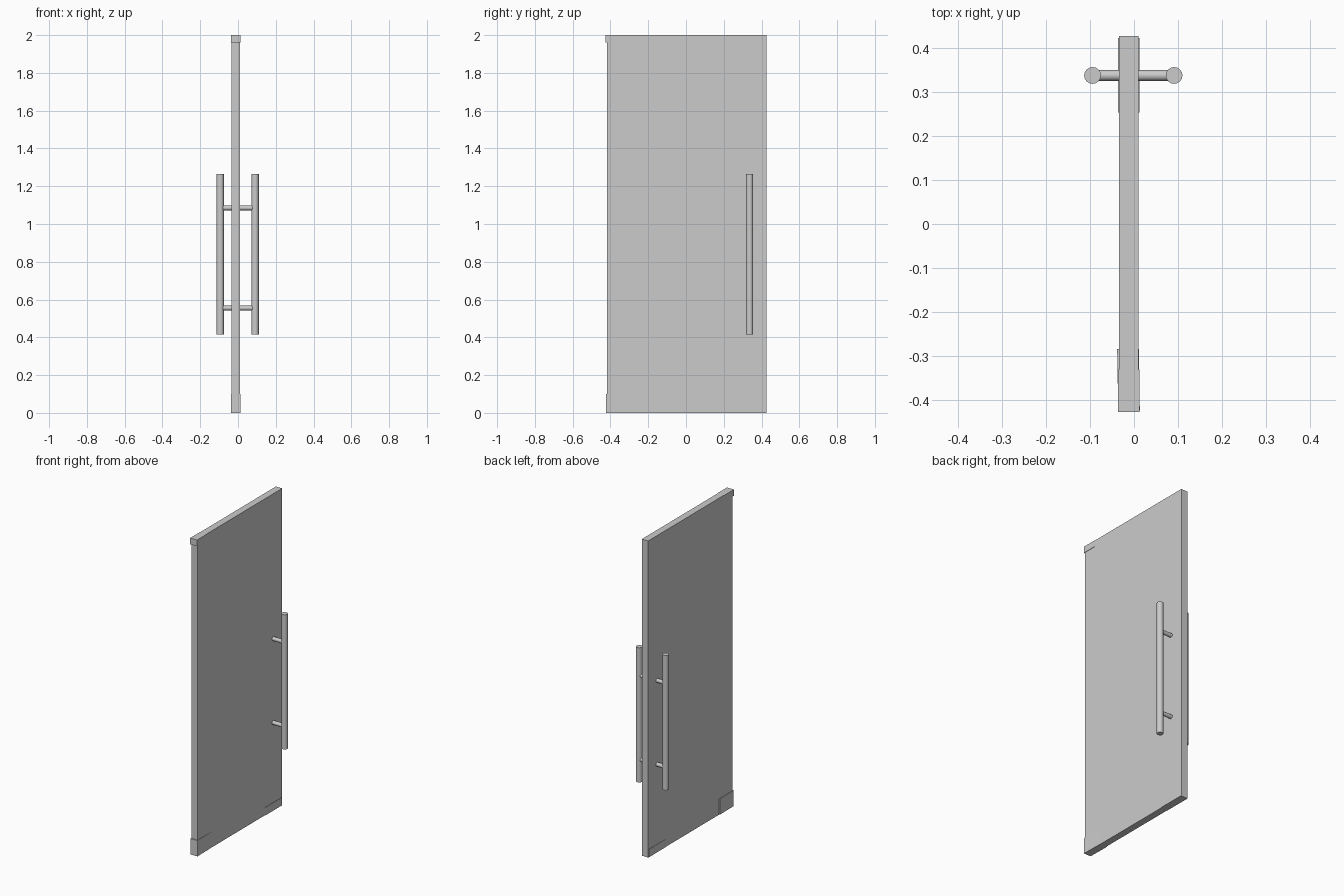
import bpy
import math
from mathutils import Vector

cube = bpy.data.objects.get("Cube")
if cube:
    bpy.data.objects.remove(cube, do_unlink=True)

GREY = (0.6, 0.6, 0.6, 1.0)
mat = bpy.data.materials.new("light grey")
mat.use_nodes = True
mat.diffuse_color = GREY
mat.node_tree.nodes["Principled BSDF"].inputs["Base Color"].default_value = GREY


def box(name, low, high, turn=0.0):
    """Box between two corners, optionally turned about its vertical axis."""
    low, high = Vector(low), Vector(high)
    bpy.ops.mesh.primitive_cube_add(size=1, location=(low + high) / 2)
    ob = bpy.context.object
    ob.name = name
    ob.scale = high - low
    ob.rotation_euler.z = math.radians(turn)
    ob.data.materials.append(mat)
    return ob


def rod(name, start, end, radius, sides):
    """Smooth-sided cylinder between two points."""
    start, end = Vector(start), Vector(end)
    axis = end - start
    bpy.ops.mesh.primitive_cylinder_add(
        vertices=sides, radius=radius, depth=axis.length, location=(start + end) / 2)
    ob = bpy.context.object
    ob.name = name
    ob.rotation_euler = axis.to_track_quat('Z', 'Y').to_euler()
    ob.data.materials.append(mat)
    bpy.ops.object.shade_smooth_by_angle(angle=math.radians(35))
    return ob


# Door panel
MID = -0.012
box("door_panel", (-0.034, -0.417, 0), (0.01, 0.427, 2))

# Corner fittings wrapped around the panel
box("lower_hinge_fitting", (-0.037, -0.424, 0), (0.012, -0.283, 0.1), turn=1)
box("upper_hinge_fitting", (-0.036, -0.426, 1.96), (0.012, -0.33, 2))
box("lower_lock_fitting", (-0.036, 0.253, 0), (0.013, 0.422, 0.05))

# Pull handle on each side: upright bar with two standoffs
HANDLE_Y = 0.337
for side, bar_x in (("left", 0.091), ("right", -0.094)):
    rod(f"{side}_handle_bar", (bar_x, HANDLE_Y, 0.415), (bar_x, HANDLE_Y, 1.266), 0.019, 16)
    for level, z in (("lower", 0.555), ("upper", 1.085)):
        rod(f"{side}_{level}_standoff", (MID, HANDLE_Y, z), (bar_x, HANDLE_Y, z), 0.0125, 12)
